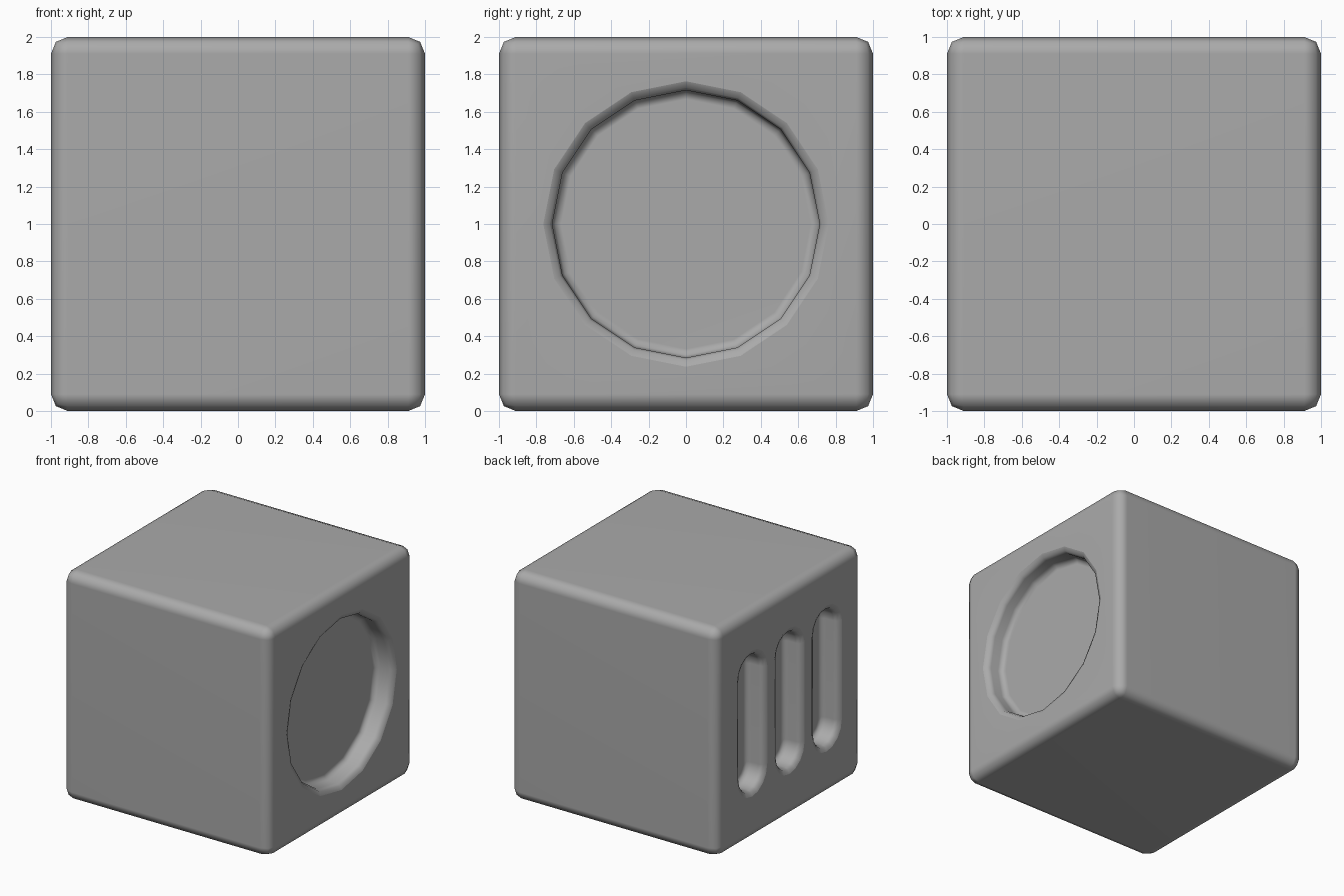
import bpy
import bmesh
from math import sin, cos, pi, radians

old = bpy.data.objects.get("Cube")
if old:
    bpy.data.objects.remove(old, do_unlink=True)

grey = bpy.data.materials.new("plain grey")
grey.use_nodes = True
COLOUR = (0.402, 0.402, 0.402, 1)
grey.diffuse_color = COLOUR
grey.node_tree.nodes["Principled BSDF"].inputs["Base Color"].default_value = COLOUR

RIM = 0.048  # size of the rounded lip and floor fillet of each recess


def finish(bm, name):
    """Turn a bmesh into a smooth object with sharp right-angle edges."""
    bmesh.ops.recalc_face_normals(bm, faces=bm.faces)
    mesh = bpy.data.meshes.new(name)
    bm.to_mesh(mesh)
    bm.free()
    mesh.materials.append(grey)
    obj = bpy.data.objects.new(name, mesh)
    bpy.context.collection.objects.link(obj)
    bpy.ops.object.select_all(action='DESELECT')
    obj.select_set(True)
    bpy.context.view_layer.objects.active = obj
    bpy.ops.object.shade_smooth_by_angle(angle=radians(60))
    return obj


def outline(y, z, radius, half_length, steps):
    """Upright rounded slot in the YZ plane; a circle when half_length is 0."""
    points = []
    for side in (1, -1):
        for i in range(steps + 1):
            if half_length == 0 and i == steps:
                continue
            a = pi * i / steps
            points.append((y + side * radius * cos(a),
                           z + side * (half_length + radius * sin(a))))
    return points


def recess_cutter(name, side, y, z, radius, half_length, depth):
    """Loft the outline inwards: rounded lip, straight wall, filleted floor."""
    bm = bmesh.new()
    mid = RIM * 0.29
    profile = [(RIM, -RIM), (RIM, 0), (mid, mid), (0, RIM),
               (0, depth - RIM), (-mid, depth - mid), (-RIM, depth)]
    rings = []
    for grow, inset in profile:
        rings.append([bm.verts.new((side * (1 - inset), py, pz))
                      for py, pz in outline(y, z, radius + grow, half_length, 8)])
    for a, b in zip(rings, rings[1:]):
        for i in range(len(a)):
            j = (i + 1) % len(a)
            bm.faces.new((a[i], a[j], b[j], b[i]))
    bm.faces.new(rings[0])
    bm.faces.new(rings[-1])
    cutter = finish(bm, name)
    cutter.hide_render = True
    return cutter


# Cube with rounded edges
bm = bmesh.new()
bmesh.ops.create_cube(bm, size=2)
bmesh.ops.translate(bm, verts=bm.verts, vec=(0, 0, 1))
bmesh.ops.bevel(bm, geom=bm.edges[:], offset=0.09, segments=2, profile=0.5,
                affect='EDGES')
block = finish(bm, "rounded_block")

# Round recess on the left side, three upright slots on the other
cutters = [recess_cutter("round_recess_cutter", 1, 0, 1, 0.715, 0, 0.17)]
for n in (-1, 0, 1):
    cutters.append(recess_cutter("slot_cutter", -1, n * 0.515, 1.015, 0.16, 0.43, 0.17))

bpy.ops.object.select_all(action='DESELECT')
block.select_set(True)
bpy.context.view_layer.objects.active = block
for cutter in cutters:
    cut = block.modifiers.new("recess", 'BOOLEAN')
    cut.operation = 'DIFFERENCE'
    cut.solver = 'EXACT'
    cut.object = cutter
    bpy.ops.object.modifier_apply(modifier=cut.name)
    bpy.data.objects.remove(cutter, do_unlink=True)

# Keep the large faces flat while the bevels stay smooth
normals = block.modifiers.new("flat_faces", 'WEIGHTED_NORMAL')
normals.keep_sharp = True
